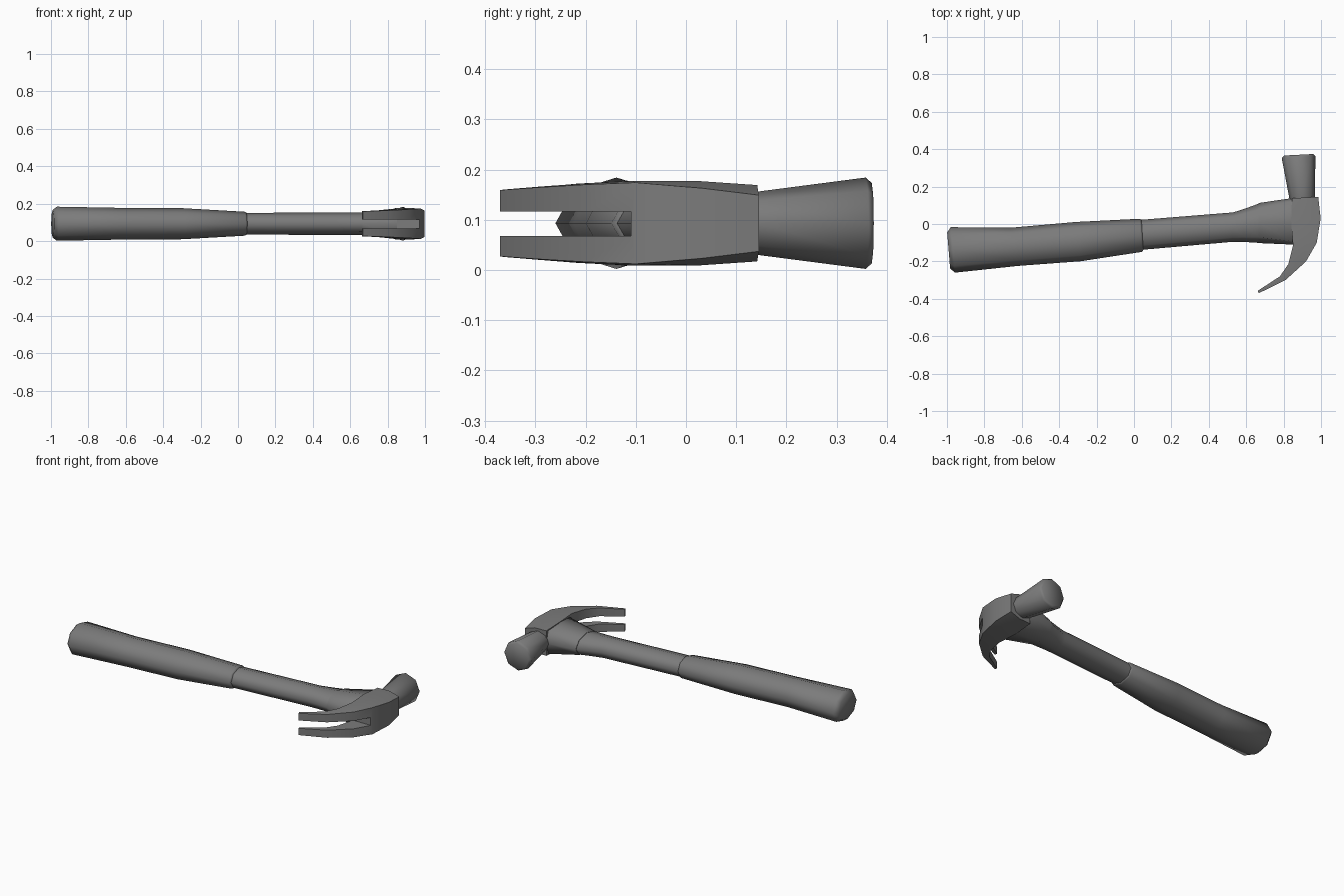
import bpy, bmesh, math
from mathutils import Vector

if "Cube" in bpy.data.objects:
    bpy.data.objects.remove(bpy.data.objects["Cube"])

ZC = 0.093  # mid-plane height of the hammer

# Dark grey finish
dark = bpy.data.materials.new("dark_grey")
dark.diffuse_color = (0.2, 0.2, 0.2, 1)
dark.use_nodes = True
dark.node_tree.nodes["Principled BSDF"].inputs["Base Color"].default_value = dark.diffuse_color


def octagon(p, q, hz, k=1.0):
    """Eight-sided ellipse, in-plane axis p to q; k > 1 makes it boxier."""
    p, q = Vector((*p, ZC)), Vector((*q, ZC))
    mid, half = (p + q) / 2, (p - q) / 2
    ring = []
    for i in range(8):
        a, s = i * math.pi / 4, k if i % 2 else 1
        ring.append(mid + s * (half * math.cos(a) + Vector((0, 0, hz * math.sin(a)))))
    return ring


def wedge(p, q, hz, c):
    """Rectangle from p to q with the corners at p chamfered by c."""
    p, q = Vector((*p, ZC)), Vector((*q, ZC))
    m = p.lerp(q, 0.45)
    up = Vector((0, 0, 1))
    return [p - up * (hz - c), p + up * (hz - c), m + up * hz,
            q + up * hz, q - up * hz, m - up * hz]


def loft(name, rings, angle):
    bm = bmesh.new()
    vs = [[bm.verts.new(co) for co in ring] for ring in rings]
    n = len(vs[0])
    for a, b in zip(vs, vs[1:]):
        for i in range(n):
            j = (i + 1) % n
            bm.faces.new((a[i], a[j], b[j], b[i]))
    bm.faces.new(vs[0])
    bm.faces.new(vs[-1])
    bmesh.ops.recalc_face_normals(bm, faces=bm.faces)
    me = bpy.data.meshes.new(name)
    bm.to_mesh(me)
    bm.free()
    me.materials.append(dark)
    ob = bpy.data.objects.new(name, me)
    bpy.context.collection.objects.link(ob)
    shade(ob, angle)
    return ob


def shade(ob, angle):
    for f in ob.data.polygons:
        f.use_smooth = True
    ob.data.set_sharp_from_angle(angle=math.radians(angle))


# Rubber grip with chamfered butt
loft("grip", [octagon(*s) for s in (
    ((-0.999, -0.045), (-0.983, -0.238), 0.074),
    ((-0.980, -0.017), (-0.957, -0.260), 0.091),
    ((-0.660, -0.020), (-0.620, -0.224), 0.085),
    ((-0.310, 0.011), (-0.285, -0.199), 0.083),
    ((0.030, 0.028), (0.042, -0.149), 0.064),
    ((0.040, 0.022), (0.050, -0.139), 0.059))], 70)

# Shaft flaring towards the head
loft("shaft", [octagon(*s) for s in (
    ((0.020, 0.021), (0.030, -0.139), 0.058),
    ((0.530, 0.062), (0.530, -0.095), 0.060),
    ((0.590, 0.081), (0.590, -0.096), 0.060),
    ((0.670, 0.110), (0.670, -0.101), 0.061))], 70)

# Steel socket that holds the shaft, blending into the head
loft("head_socket", [octagon(*s) for s in (
    ((0.665, 0.112), (0.665, -0.102), 0.063),
    ((0.850, 0.139), (0.850, -0.110), 0.082, 1.22),
    ((0.960, 0.138), (0.950, -0.100), 0.070))], 70)

# Striking face, widening outwards
loft("striking_face", [octagon(*s) for s in (
    ((0.835, 0.110), (0.966, 0.110), 0.061),
    ((0.830, 0.140), (0.967, 0.145), 0.063),
    ((0.790, 0.352), (0.970, 0.364), 0.091),
    ((0.802, 0.366), (0.958, 0.374), 0.080))], 50)

# Head body curving down into the claw
claw = loft("claw_head", [wedge(*s) for s in (
    ((0.985, 0.145), (0.845, 0.138), 0.076, 0.020),
    ((0.998, 0.030), (0.840, 0.020), 0.084, 0.014),
    ((0.977, -0.100), (0.850, -0.115), 0.084, 0.003),
    ((0.920, -0.200), (0.825, -0.215), 0.079, 0.002),
    ((0.810, -0.300), (0.780, -0.280), 0.073, 0.002),
    ((0.667, -0.370), (0.662, -0.357), 0.067, 0.001))], 50)

# Nail slot that splits the claw into two tines
bpy.ops.mesh.primitive_cube_add(size=1, location=(0.83, -0.26, ZC - 0.001))
cutter = bpy.context.object
cutter.name = "slot_cutter"
cutter.scale = (0.6, 0.30, 0.048)
cutter.hide_render = True
cutter.data.materials.append(dark)
mod = claw.modifiers.new("slot", 'BOOLEAN')
mod.operation = 'DIFFERENCE'
mod.solver = 'EXACT'
mod.object = cutter
bpy.context.view_layer.objects.active = claw
bpy.ops.object.modifier_apply(modifier="slot")
bpy.data.objects.remove(cutter)
shade(claw, 50)
